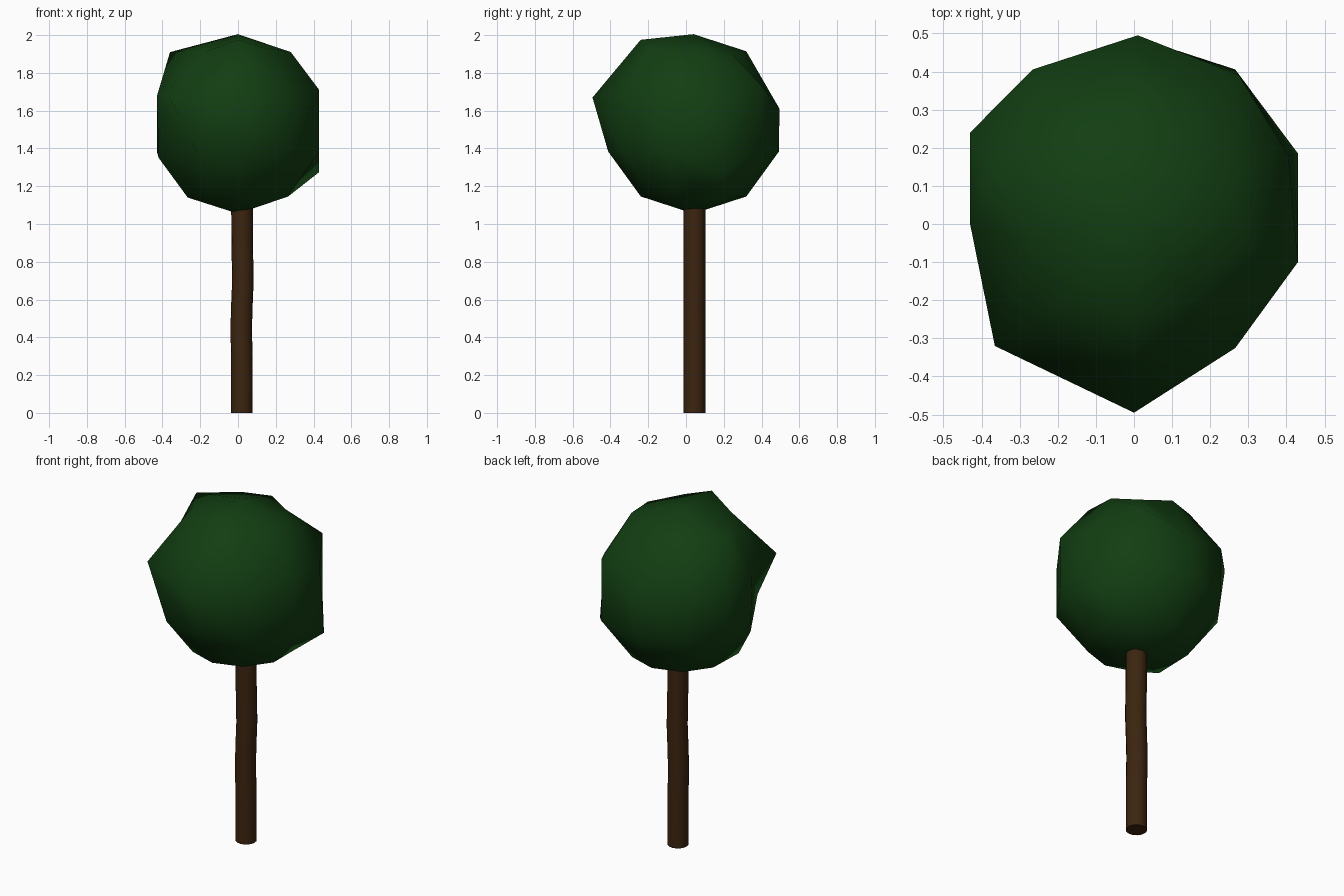
import bpy, bmesh, math
from mathutils import Matrix, Vector

if "Cube" in bpy.data.objects:
    bpy.data.objects.remove(bpy.data.objects["Cube"])


def material(name, rgb):
    m = bpy.data.materials.new(name)
    m.diffuse_color = (*rgb, 1)
    m.use_nodes = True
    m.node_tree.nodes["Principled BSDF"].inputs["Base Color"].default_value = m.diffuse_color
    return m


def finish(bm, name, mat):
    bmesh.ops.recalc_face_normals(bm, faces=bm.faces[:])
    me = bpy.data.meshes.new(name)
    bm.to_mesh(me)
    bm.free()
    me.materials.append(mat)
    ob = bpy.data.objects.new(name, me)
    bpy.context.collection.objects.link(ob)
    return ob


leaf = material("leaf_green", (0.006, 0.048, 0.006))
bark = material("bark_brown", (0.045, 0.018, 0.005))

# Crown: ten-sided, five-ring sphere with some points pulled out of place
CENTRE, R = Vector((0, 0.04, 1.53)), 0.475
bm = bmesh.new()
bmesh.ops.create_uvsphere(bm, u_segments=10, v_segments=5, radius=R)
v0 = next(v for v in bm.verts if v.co.xy.length > 0.1)
turn = math.pi / 2 - math.atan2(v0.co.y, v0.co.x)
bmesh.ops.rotate(bm, verts=bm.verts[:], matrix=Matrix.Rotation(turn, 3, 'Z'))
bmesh.ops.translate(bm, verts=bm.verts[:], vec=CENTRE)

# (ring counted from the top, angle): new position
pulled = {
    (1, 162): (-0.36, 0.127, 1.91), (1, -90): (0, -0.24, 1.975),
    (1, -54): (0.15, -0.20, 1.93), (1, -18): (0.28, -0.045, 1.91),
    (1, 54): (0.14, 0.245, 1.90),
    (2, 90): (0.01, 0.495, 1.61), (2, 54): (0.275, 0.391, 1.742),
    (2, 18): (0.405, 0.18, 1.66), (2, -18): (0.43, -0.10, 1.71),
    (2, -90): (0, -0.495, 1.67), (2, -126): (-0.365, -0.32, 1.675),
    (2, -162): (-0.43, 0, 1.675), (2, 162): (-0.43, 0.24, 1.675),
    (3, 18): (0.43, 0.185, 1.275), (3, -126): (-0.215, -0.358, 1.377),
    (3, -162): (-0.42, 0, 1.35),
    (4, -162): (-0.266, -0.11, 1.14),
}
rest = {v: v.co.copy() for v in bm.verts}
for (ring, deg), pos in pulled.items():
    t, a = math.radians(36 * ring), math.radians(deg)
    spot = CENTRE + R * Vector((math.sin(t) * math.cos(a), math.sin(t) * math.sin(a), math.cos(t)))
    min(rest, key=lambda v: (rest[v] - spot).length).co = pos
for f in bm.faces:
    f.smooth = True
finish(bm, "crown", leaf)

# Trunk: tube with a slight bend
SIDES, TR, TY = 16, 0.057, 0.045
path = [(0, 0.021), (0.25, 0.021), (0.45, 0.017), (0.58, 0.021), (0.7, 0.026), (0.9, 0.022), (1.1, 0.021)]
bm = bmesh.new()
rings = [[bm.verts.new((x + TR * math.cos(math.tau * i / SIDES), TY + TR * math.sin(math.tau * i / SIDES), z))
          for i in range(SIDES)] for z, x in path]
for lo, hi in zip(rings, rings[1:]):
    for i in range(SIDES):
        j = (i + 1) % SIDES
        bm.faces.new((lo[i], lo[j], hi[j], hi[i])).smooth = True
bm.faces.new(rings[0][::-1])
bm.faces.new(rings[-1])
for e in rings[0] + rings[-1]:
    for k in e.link_edges:
        if abs(k.verts[0].co.z - k.verts[1].co.z) < 1e-5:
            k.smooth = False
finish(bm, "trunk", bark)
